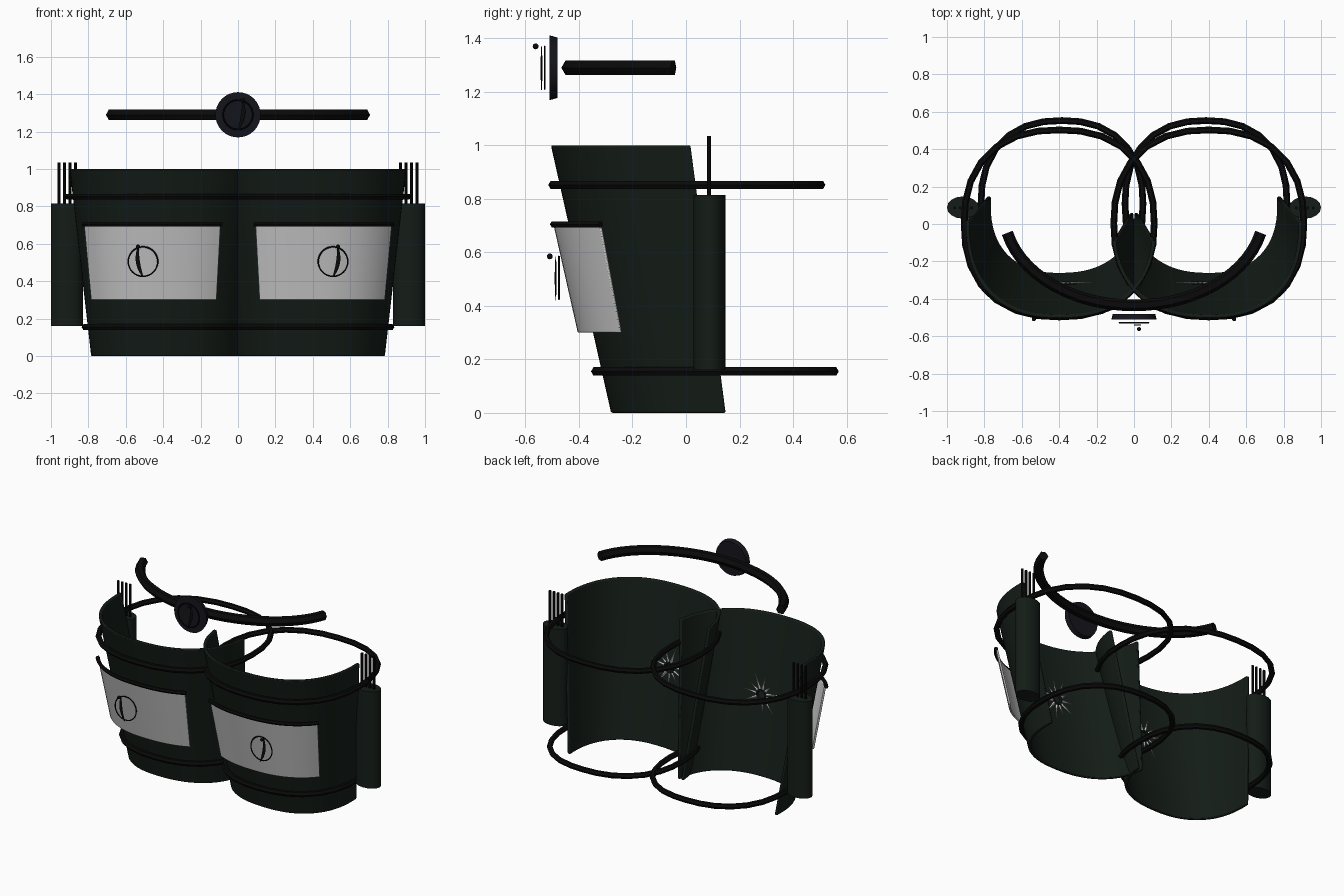
import bpy, bmesh
from math import sin, cos, pi, radians
from mathutils import Vector

if "Cube" in bpy.data.objects:
    bpy.data.objects.remove(bpy.data.objects["Cube"])

def mat(name, r, g, b):
    m = bpy.data.materials.new(name)
    m.diffuse_color = (r, g, b, 1)
    m.use_nodes = True
    m.node_tree.nodes["Principled BSDF"].inputs["Base Color"].default_value = m.diffuse_color
    return m

GREEN = mat("dark_green", 0.007, 0.012, 0.009)
BLACK = mat("black", 0.003, 0.003, 0.0035)
NAVY = mat("navy", 0.007, 0.007, 0.012)
GREY = mat("grey", 0.60, 0.60, 0.63)

def finish(ob, name, m, mirror=False, angle=35):
    ob.name = name
    ob.data.materials.append(m)
    if mirror:
        md = ob.modifiers.new("mirror", 'MIRROR')
        md.use_mirror_merge = False
    bpy.ops.object.select_all(action='DESELECT')
    ob.select_set(True)
    bpy.context.view_layer.objects.active = ob
    if angle:
        bpy.ops.object.shade_smooth_by_angle(angle=radians(angle))
    return ob

def from_bm(bm, name, m, mirror=False, angle=35):
    bmesh.ops.recalc_face_normals(bm, faces=bm.faces)
    me = bpy.data.meshes.new(name)
    bm.to_mesh(me)
    bm.free()
    ob = bpy.data.objects.new(name, me)
    bpy.context.collection.objects.link(ob)
    return finish(ob, name, m, mirror, angle)

# slightly squared circle: radius factor at an angle
def squared(a, p=2.35):
    return (abs(sin(a)) ** p + abs(cos(a)) ** p) ** (-1 / p)

# leaning, tapering thigh plate: point at height z and angle from the front
CX = 0.4
def cone_point(z, a, off=0.0):
    r, cy = 0.385 + 0.115 * z, 0.105 - 0.11 * z
    rx = r if a > 0 else 0.425 + 0.095 * z
    k = squared(a)
    return (CX + (rx + off) * k * sin(a), cy - (r + off) * k * cos(a), z)

def shell(name, z0, z1, a0, a1, off, thick, m, n=32, top=(0, 0)):
    """Curved sheet with thickness; angles from the front, top = angle change at upper edge."""
    bm = bmesh.new()
    grid = []
    for i in range(n + 1):
        lo = radians(a0 + (a1 - a0) * i / n)
        hi = radians(a0 + top[0] + (a1 + top[1] - a0 - top[0]) * i / n)
        grid.append([bm.verts.new(cone_point(z, a, o)) for z, a, o in
                     ((z0, lo, off), (z1, hi, off), (z1, hi, off - thick), (z0, lo, off - thick))])
    for p, q in zip(grid, grid[1:]):
        for k in range(4):
            bm.faces.new((p[k], q[k], q[(k + 1) % 4], p[(k + 1) % 4]))
    bm.faces.new(grid[0])
    bm.faces.new(grid[-1])
    ob = from_bm(bm, name, m, True)
    bv = ob.modifiers.new("bevel", 'BEVEL')
    bv.width, bv.segments, bv.limit_method = thick * 0.3, 2, 'ANGLE'
    bv.angle_limit = radians(50)
    return ob

def tube(name, pts, radii, m, mirror=False, sides=6, flat=1.0, side_axis=(0, 0, 1)):
    """Tube along a path; cross-section spans the given axis and the path normal."""
    pts = [Vector(p) for p in pts]
    axis = Vector(side_axis)
    bm = bmesh.new()
    rings = []
    for i, p in enumerate(pts):
        t = (pts[min(i + 1, len(pts) - 1)] - pts[max(i - 1, 0)]).normalized()
        nrm = t.cross(axis).normalized()
        r = radii[i] if isinstance(radii, list) else radii
        rings.append([bm.verts.new(p + nrm * r * cos(2 * pi * k / sides)
                                   + axis * r * flat * sin(2 * pi * k / sides)) for k in range(sides)])
    for p, q in zip(rings, rings[1:]):
        for k in range(sides):
            bm.faces.new((p[k], q[k], q[(k + 1) % sides], p[(k + 1) % sides]))
    bm.faces.new(rings[0])
    bm.faces.new(rings[-1])
    return from_bm(bm, name, m, mirror)

def ring(name, loc, rx, ry, minor, m, mirror=False, upright=False, major=28, square=False):
    bm = bmesh.new()
    n = 6
    vs = []
    for i in range(major):
        a = 2 * pi * i / major
        f = squared(a) if square else 1.0
        row = []
        for k in range(n):
            b = 2 * pi * k / n
            u = (rx * f + minor * cos(b)) * cos(a)
            v = (ry * f + minor * cos(b)) * sin(a)
            w = minor * sin(b)
            x, y, z = (u, w, v) if upright else (u, v, w)
            row.append(bm.verts.new((loc[0] + x, loc[1] + y, loc[2] + z)))
        vs.append(row)
    for i in range(major):
        for k in range(n):
            j, l = (i + 1) % major, (k + 1) % n
            bm.faces.new((vs[i][k], vs[j][k], vs[j][l], vs[i][l]))
    return from_bm(bm, name, m, mirror, 40)

def cylinder(name, loc, r1, r2, depth, m, mirror=False, sides=16, scale_y=1.0, lying=False):
    bm = bmesh.new()
    bmesh.ops.create_cone(bm, cap_ends=True, segments=sides, radius1=r1, radius2=r2, depth=depth)
    for v in bm.verts:
        x, y, z = v.co.x, v.co.y * scale_y, v.co.z
        if lying:
            y, z = -z, y
        v.co = (x + loc[0], y + loc[1], z + loc[2])
    return from_bm(bm, name, m, mirror)

def emblem(prefix, x, y, z, mirror):
    """Ring, curved leaf stroke and dot, layered towards the front."""
    ring(prefix + "_ring", (x, y, z), 0.079, 0.079, 0.004, BLACK, mirror, True, 32)
    pts, rad = [], []
    for i in range(13):
        t = i / 12
        pts.append((x - 0.002 + 0.028 * t ** 0.7 + 0.012 * sin(pi * t), y - 0.012, z - 0.083 + 0.163 * t))
        rad.append(0.003 + 0.008 * sin(pi * t))
    tube(prefix + "_leaf", pts, rad, BLACK, mirror, 8, 0.35, (0, 1, 0))
    bm = bmesh.new()
    bmesh.ops.create_uvsphere(bm, u_segments=12, v_segments=8, radius=0.011)
    bmesh.ops.translate(bm, verts=bm.verts, vec=(x + 0.027, y - 0.034, z + 0.08))
    from_bm(bm, prefix + "_dot", BLACK, mirror)

# thigh plates and the pale panels standing off them
shell("thigh_plates", 0.0, 1.0, -83, 96.5, 0.0, 0.02, GREEN, 36, (3, -4))
shell("front_panels", 0.3, 0.7, -32.5, 50.5, 0.057, 0.012, GREY, 20)
trim = [cone_point(0.705, radians(-33 + 84 * i / 20), 0.057) for i in range(21)]
tube("panel_trim", trim, 0.013, BLACK, True)
emblem("panel_emblem", 0.508, -0.475, 0.505, True)

# leg straps
ring("upper_straps", (CX, 0.003, 0.852), 0.508, 0.5, 0.018, BLACK, True, square=True)
ring("lower_straps", (0.385, 0.108, 0.155), 0.433, 0.445, 0.018, BLACK, True, square=True)

# side pouches with thin rods
cylinder("side_pouches", (0.915, 0.088, 0.487), 0.085, 0.085, 0.655, GREEN, True, 16, 0.7)
for i in range(4):
    cylinder(f"pouch_rod_{i + 1}", (0.868 + 0.03 * i, 0.086, 0.91), 0.008, 0.008, 0.25, BLACK, True, 8)

# spiky bursts inside the plates
bm = bmesh.new()
SX, SY, SZ = 0.345, -0.315, 0.525
for i in range(11):
    a = 2 * pi * i / 11 + 0.2
    length = (0.15, 0.10, 0.13)[i % 3]
    def at(r, da, dy=0.0):
        return bm.verts.new((SX + r * cos(a + da), SY + dy, SZ + r * sin(a + da)))
    l, r, f, b, tip = at(0.038, 0.28), at(0.038, -0.28), at(0.038, 0, -0.006), at(0.038, 0, 0.006), at(length, 0)
    for p, q in ((l, f), (f, r), (r, b), (b, l)):
        bm.faces.new((p, q, tip))
    bm.faces.new((l, f, r, b))
from_bm(bm, "burst_spikes", GREY, True, 0)
ring("burst_core", (SX, SY, SZ), 0.032, 0.032, 0.009, GREEN, True, True, 20)

# headband with medallion
band = []
for i in range(29):
    t = radians(-77 + 154 * i / 28)
    band.append((0.695 * sin(t), 0.065 - 0.5 * cos(t), 1.29))
tube("headband", band, 0.031, BLACK)
cylinder("headband_medallion", (0, -0.495, 1.29), 0.113, 0.121, 0.03, NAVY, False, 32, 1.0, True)
emblem("medallion_emblem", 0.0, -0.528, 1.29, False)
